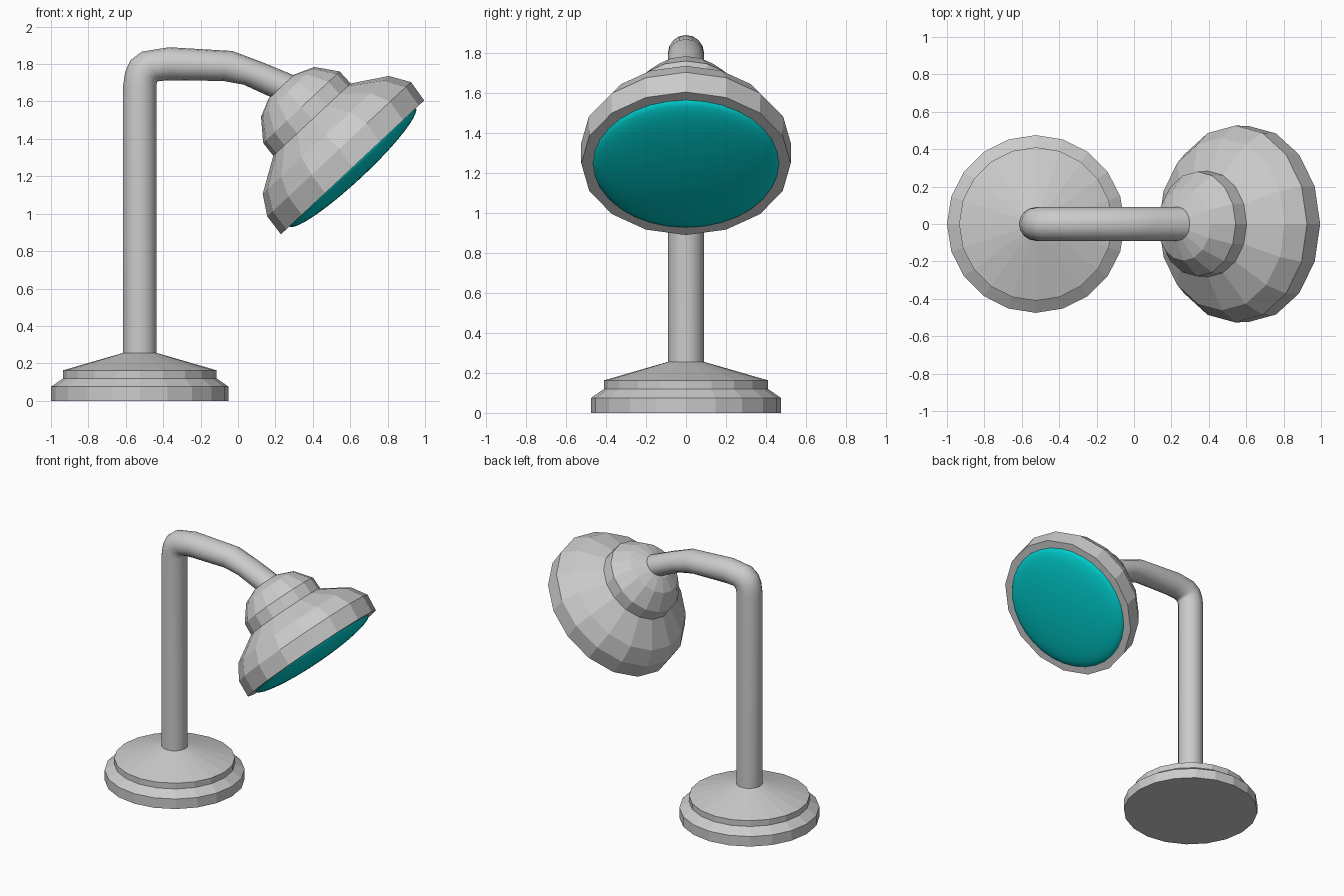
import bpy, bmesh, math
from mathutils import Vector, Matrix

if "Cube" in bpy.data.objects:
    bpy.data.objects.remove(bpy.data.objects["Cube"])


def make_object(name, bm, smooth=None):
    bmesh.ops.recalc_face_normals(bm, faces=bm.faces)
    me = bpy.data.meshes.new(name)
    bm.to_mesh(me)
    bm.free()
    ob = bpy.data.objects.new(name, me)
    bpy.context.collection.objects.link(ob)
    if smooth:
        bpy.ops.object.select_all(action='DESELECT')
        ob.select_set(True)
        bpy.context.view_layer.objects.active = ob
        bpy.ops.object.shade_smooth_by_angle(angle=math.radians(smooth))
    return ob


def loft(name, rings, cap_start=True, cap_end=True, smooth=None):
    """Skin a list of rings, each a list of points of equal length."""
    bm = bmesh.new()
    loops = [[bm.verts.new(p) for p in ring] for ring in rings]
    n = len(loops[0])
    for a, b in zip(loops, loops[1:]):
        for i in range(n):
            j = (i + 1) % n
            bm.faces.new((a[i], a[j], b[j], b[i]))
    if cap_start:
        bm.faces.new(loops[0])
    if cap_end:
        bm.faces.new(loops[-1])
    return make_object(name, bm, smooth)


def lathe(name, profile, sides, matrix, **kw):
    """Profile of (radius, height, x shift) turned about local z."""
    turn = [2 * math.pi * i / sides for i in range(sides)]
    rings = [[matrix @ Vector((r * math.cos(t) + s, r * math.sin(t), h)) for t in turn]
             for r, h, s in profile]
    return loft(name, rings, **kw)


# stepped base
lathe("base", [(0.475, 0, 0), (0.475, 0.075, 0), (0.41, 0.12, 0), (0.41, 0.163, 0), (0.085, 0.257, 0)],
      20, Matrix.Translation((-0.525, 0, 0)))

# bent stem: outer and inner outline points in the xz plane
outline = [((-0.615, 0.2), (-0.435, 0.2)),
           ((-0.615, 1.68), (-0.435, 1.69)),
           ((-0.603, 1.76), (-0.434, 1.70)),
           ((-0.575, 1.82), (-0.43, 1.706)),
           ((-0.515, 1.866), (-0.42, 1.71)),
           ((-0.37, 1.89), (-0.36, 1.713)),
           ((-0.03, 1.87), (-0.08, 1.71)),
           ((0.13, 1.81), (0.03, 1.69)),
           ((0.36, 1.715), (0.27, 1.58))]
rings = []
for o, i in outline:
    o, i = Vector((o[0], 0, o[1])), Vector((i[0], 0, i[1]))
    mid, half = (o + i) / 2, (o - i) / 2
    rings.append([mid + half * math.cos(t) + Vector((0, 0.09 * math.sin(t), 0))
                  for t in (2 * math.pi * k / 16 for k in range(16))])
loft("stem", rings, smooth=35)

# tilted frame of the head: local z points back along the lamp axis
u = Vector((0.731, 0, 0.683)).normalized()
a = Vector((-u.z, 0, u.x))
v = a.cross(u)
head = Matrix.Translation((0.6125, 0, 1.2475)) @ Matrix((u, v, a)).transposed().to_4x4()

# faceted shade with flat rim and rear housing
lathe("shade", [(0.466, 0.03, 0), (0.466, 0, 0), (0.524, 0, 0), (0.526, 0.12, 0.014),
                (0.461, 0.225, 0.014), (0.283, 0.335, 0.016), (0.28, 0.422, 0.02),
                (0.195, 0.532, 0.022), (0.095, 0.575, 0.018)],
      16, head, cap_start=False)

# bulging lens
steps = 10
arc = [math.pi / 2 * k / steps for k in range(steps)]
lens_profile = [(0.466 * math.cos(t), 0.004 - 0.075 * math.sin(t), 0) for t in arc]
lens_profile = [(0.466, 0.02, 0)] + lens_profile + [(0.012, -0.071, 0)]
lens = lathe("lens", lens_profile, 32, head, smooth=60)
teal = bpy.data.materials.new("teal")
teal.diffuse_color = (0.0, 0.62, 0.62, 1)
teal.use_nodes = True
teal.node_tree.nodes["Principled BSDF"].inputs["Base Color"].default_value = teal.diffuse_color
lens.data.materials.append(teal)
